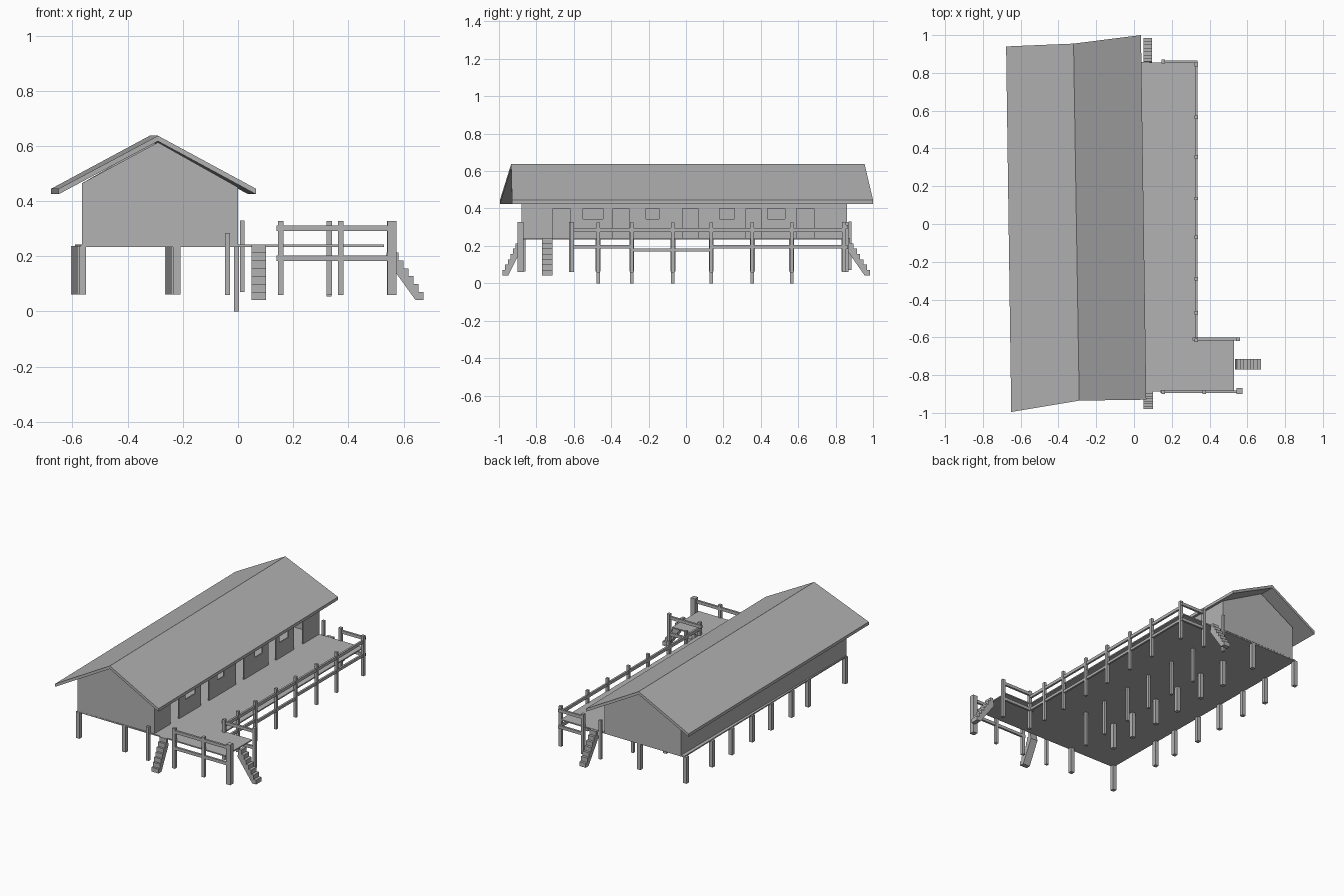
import bpy
import bmesh
from mathutils import Vector

if "Cube" in bpy.data.objects:
    bpy.data.objects.remove(bpy.data.objects["Cube"])

grey = bpy.data.materials.new("plain_grey")
grey.use_nodes = True
COLOUR = (0.45, 0.45, 0.45, 1)
grey.diffuse_color = COLOUR
grey.node_tree.nodes["Principled BSDF"].inputs["Base Color"].default_value = COLOUR


def finish(name, bm):
    bmesh.ops.recalc_face_normals(bm, faces=bm.faces)
    mesh = bpy.data.meshes.new(name)
    bm.to_mesh(mesh)
    bm.free()
    mesh.materials.append(grey)
    obj = bpy.data.objects.new(name, mesh)
    bpy.context.collection.objects.link(obj)
    return obj


def add_box(bm, low, high):
    low, high = Vector(low), Vector(high)
    made = bmesh.ops.create_cube(bm, size=1)["verts"]
    for v in made:
        v.co = (low + high) / 2 + v.co * (high - low)


def add_prism(bm, points, offset):
    """Extrude a closed outline along an offset."""
    face = bm.faces.new([bm.verts.new(p) for p in points])
    made = bmesh.ops.extrude_face_region(bm, geom=[face])["geom"]
    verts = [g for g in made if isinstance(g, bmesh.types.BMVert)]
    bmesh.ops.translate(bm, verts=verts, vec=offset)
    if face.is_valid and not any(len(e.link_faces) > 1 for e in face.edges):
        bm.faces.new([v for v in face.verts])


def add_post(bm, x, y, bottom, top, width=0.02):
    h = width / 2
    add_box(bm, (x - h, y - h, bottom), (x + h, y + h, top))


FLOOR = 0.242
LEFT, RIGHT, FRONT, BACK = -0.565, 0.0, -0.88, 0.86

# Deck with its projecting front corner
bm = bmesh.new()
outline = [(-0.57, FRONT), (0.53, -0.89), (0.53, -0.61), (0.33, -0.61), (0.325, 0.855), (-0.59, BACK)]
add_prism(bm, [(x, y, FLOOR - 0.008) for x, y in outline], (0, 0, 0.008))
finish("deck", bm)

# Gable walls
for name, y, depth, ridge in (("front_gable", FRONT, 0.008, -0.29), ("back_gable", BACK, -0.008, -0.31)):
    bm = bmesh.new()
    profile = [(LEFT, FLOOR), (RIGHT, FLOOR), (RIGHT, 0.45), (ridge, 0.613), (LEFT, 0.465)]
    add_prism(bm, [(x, y, z) for x, z in profile], (0, depth, 0))
    finish(name, bm)

# Closed long wall
bm = bmesh.new()
add_box(bm, (LEFT, FRONT, FLOOR), (LEFT + 0.008, BACK, 0.465))
finish("rear_long_wall", bm)

# Veranda wall with open doorways and windows
doors = [(-0.71, -0.62), (-0.39, -0.305), (-0.02, 0.065), (0.32, 0.40), (0.59, 0.685)]
windows = [(-0.55, -0.445), (-0.215, -0.145), (0.18, 0.26), (0.435, 0.53)]
bm = bmesh.new()
cursor = FRONT
for start, end in sorted(doors + windows):
    add_box(bm, (RIGHT - 0.008, cursor, FLOOR), (RIGHT, start, 0.40))
    if (start, end) in windows:
        add_box(bm, (RIGHT - 0.008, start, FLOOR), (RIGHT, end, 0.345))
    cursor = end
add_box(bm, (RIGHT - 0.008, cursor, FLOOR), (RIGHT, BACK, 0.40))
add_box(bm, (RIGHT - 0.008, FRONT, 0.40), (RIGHT, BACK, 0.45))
finish("veranda_wall", bm)

# Slightly skewed gable roof
ridge = [(-0.29, -0.935, 0.637), (-0.32, 0.955, 0.637)]
eaves = {"left": [(-0.65, -0.995, 0.445), (-0.677, 0.94, 0.445)],
         "right": [(0.065, -0.93, 0.445), (0.037, 1.0, 0.445)]}
for side, (near, far) in eaves.items():
    bm = bmesh.new()
    add_prism(bm, [ridge[0], ridge[1], far, near], (0, 0, -0.02))
    finish(side + "_roof_slope", bm)

# Foundation posts in three drifting rows
rows = [FRONT + 0.01, -0.47, -0.29, -0.07, 0.135, 0.355, 0.565, 0.845]
bm = bmesh.new()
for y in rows:
    drift = -0.03 * (y - FRONT) / (BACK - FRONT)
    for x in (-0.563, -0.222):
        add_post(bm, x + drift, y, 0.062, FLOOR - 0.004, 0.026)
for y in rows[1:-1]:
    add_post(bm, -0.005, y, 0.0, FLOOR - 0.004, 0.018)
finish("foundation_posts", bm)

# Railing posts
bm = bmesh.new()
for y in rows[1:-1]:
    add_post(bm, 0.33, y, 0.055, 0.325, 0.018)
for x, y in [(0.155, -0.89), (0.372, -0.89), (0.33, -0.615), (0.55, -0.61), (0.33, 0.845), (0.155, 0.86)]:
    add_post(bm, x, y, 0.06, 0.327)
add_post(bm, 0.558, -0.885, 0.06, 0.327, 0.032)
add_post(bm, -0.038, -0.89, 0.06, 0.285, 0.018)
add_post(bm, 0.015, 0.878, 0.07, 0.33, 0.016)
finish("railing_posts", bm)

# Rails above and below the deck edge
bm = bmesh.new()
for z in (0.302, 0.193):
    add_box(bm, (0.14, -0.896, z - 0.01), (0.56, -0.882, z + 0.01))
    add_box(bm, (0.31, -0.616, z - 0.01), (0.54, -0.602, z + 0.01))
    add_box(bm, (0.15, 0.852, z - 0.01), (0.335, 0.866, z + 0.01))
add_box(bm, (0.322, -0.61, 0.275), (0.335, 0.85, 0.295))
for start, end, z in [(-0.61, -0.29, 0.195), (-0.29, 0.135, 0.178), (0.135, 0.85, 0.195)]:
    add_box(bm, (0.322, start, z - 0.009), (0.335, end, z + 0.009))
finish("rails", bm)


# Narrow sawtooth stairs
def stair(name, origin, direction, side, run, steps=7):
    direction, side = Vector(direction), Vector(side)
    rise = 0.2 / steps
    tread = run / steps
    profile = []
    for i in range(steps):
        profile += [(i * tread, -i * rise), ((i + 1) * tread, -i * rise)]
    profile += [(run, -0.2), (run - 0.03, -0.2), (-0.01, -0.05)]
    bm = bmesh.new()
    points = [Vector(origin) + direction * d + Vector((0, 0, h)) - side / 2 for d, h in profile]
    add_prism(bm, points, side)
    finish(name, bm)


stair("front_stair", (0.075, -0.885, FLOOR), (0, -1, 0), (0.052, 0, 0), 0.095)
stair("back_stair", (0.073, 0.86, FLOOR), (0, 1, 0), (0.047, 0, 0), 0.125)
stair("side_stair", (0.545, -0.742, FLOOR), (1, 0, 0), (0, 0.056, 0), 0.128)
